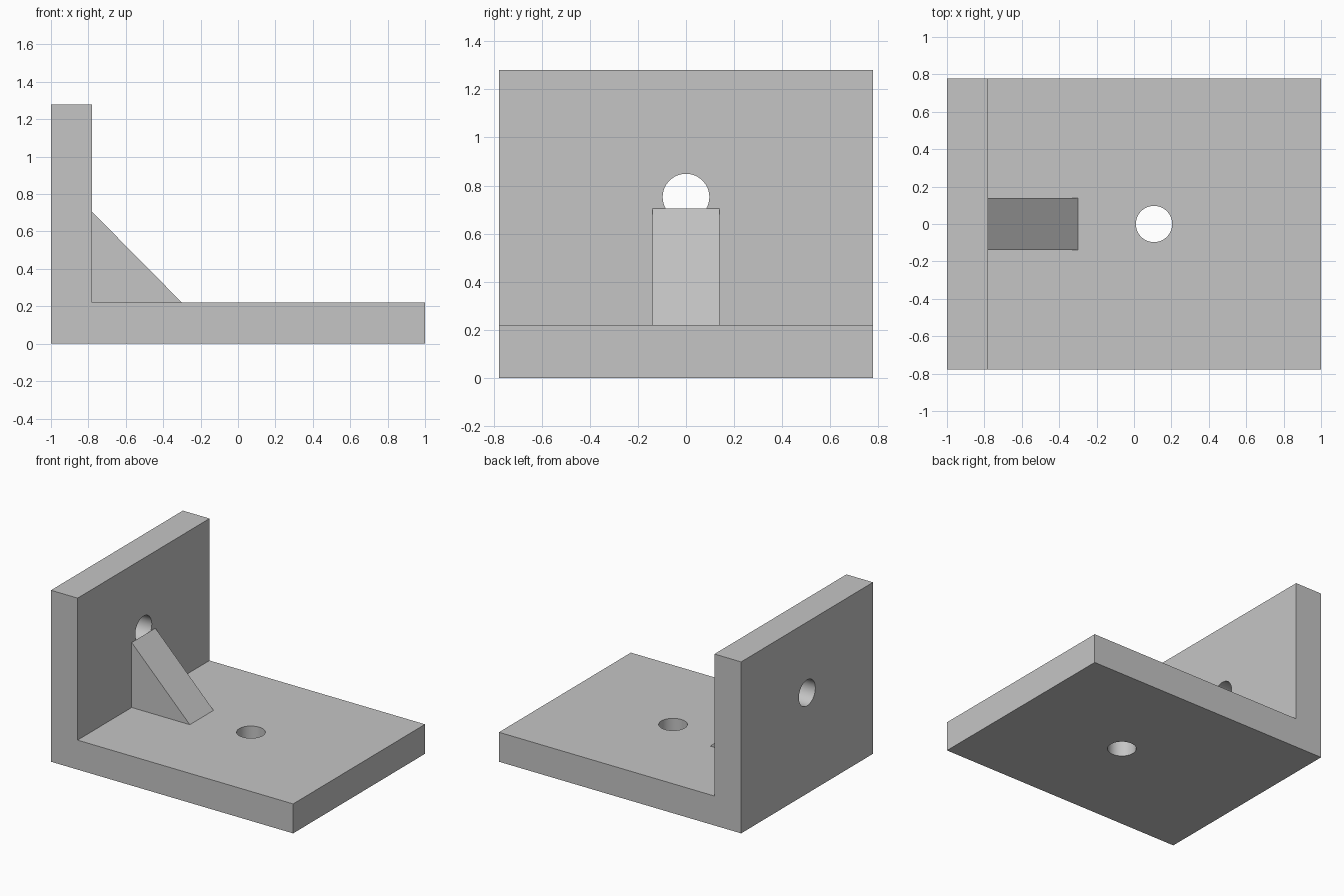
import bpy
import bmesh
import math
from mathutils import Vector

if "Cube" in bpy.data.objects:
    bpy.data.objects.remove(bpy.data.objects["Cube"], do_unlink=True)

THICK = 0.22       # plate thickness
WALL_X = -0.78     # inner face of the upright plate
HALF_DEPTH = 0.778
HEIGHT = 1.28
HOLE_R = 0.097

grey = bpy.data.materials.new("plain grey")
grey.use_nodes = True
colour = (0.56, 0.56, 0.56, 1)
grey.diffuse_color = colour
grey.node_tree.nodes["Principled BSDF"].inputs["Base Color"].default_value = colour


def extrude_profile(name, profile, half_depth):
    """Extrude an (x, z) outline symmetrically along y."""
    bm = bmesh.new()
    face = bm.faces.new([bm.verts.new((x, -half_depth, z)) for x, z in profile])
    result = bmesh.ops.extrude_face_region(bm, geom=[face])
    moved = [v for v in result["geom"] if isinstance(v, bmesh.types.BMVert)]
    bmesh.ops.translate(bm, verts=moved, vec=Vector((0, 2 * half_depth, 0)))
    bmesh.ops.recalc_face_normals(bm, faces=bm.faces)
    mesh = bpy.data.meshes.new(name)
    bm.to_mesh(mesh)
    bm.free()
    obj = bpy.data.objects.new(name, mesh)
    bpy.context.collection.objects.link(obj)
    mesh.materials.append(grey)
    return obj


def drill(obj, location, rotation):
    """Cut a round through hole and discard the cutter."""
    bpy.ops.mesh.primitive_cylinder_add(
        vertices=64, radius=HOLE_R, depth=0.6, location=location, rotation=rotation)
    cutter = bpy.context.object
    cutter.name = "hole_cutter"
    cutter.hide_render = True
    cutter.data.materials.append(grey)
    mod = obj.modifiers.new("hole", 'BOOLEAN')
    mod.operation = 'DIFFERENCE'
    mod.solver = 'EXACT'
    mod.object = cutter
    bpy.ops.object.select_all(action='DESELECT')
    obj.select_set(True)
    bpy.context.view_layer.objects.active = obj
    bpy.ops.object.modifier_apply(modifier=mod.name)
    bpy.data.objects.remove(cutter, do_unlink=True)


# L-shaped bracket: base plate and upright in one piece
bracket = extrude_profile("angle_bracket", [
    (-1, 0), (1, 0), (1, THICK), (WALL_X, THICK), (WALL_X, HEIGHT), (-1, HEIGHT)],
    HALF_DEPTH)

# Bolt holes through the base and the upright
drill(bracket, (0.107, 0, THICK / 2), (0, 0, 0))
drill(bracket, ((WALL_X - 1) / 2, 0, 0.752), (0, math.pi / 2, 0))
bpy.ops.object.shade_smooth_by_angle(angle=math.radians(30))

# Triangular rib in the inner corner
extrude_profile("gusset_rib", [
    (WALL_X, THICK), (-0.30, THICK), (WALL_X, 0.705)], 0.14)
